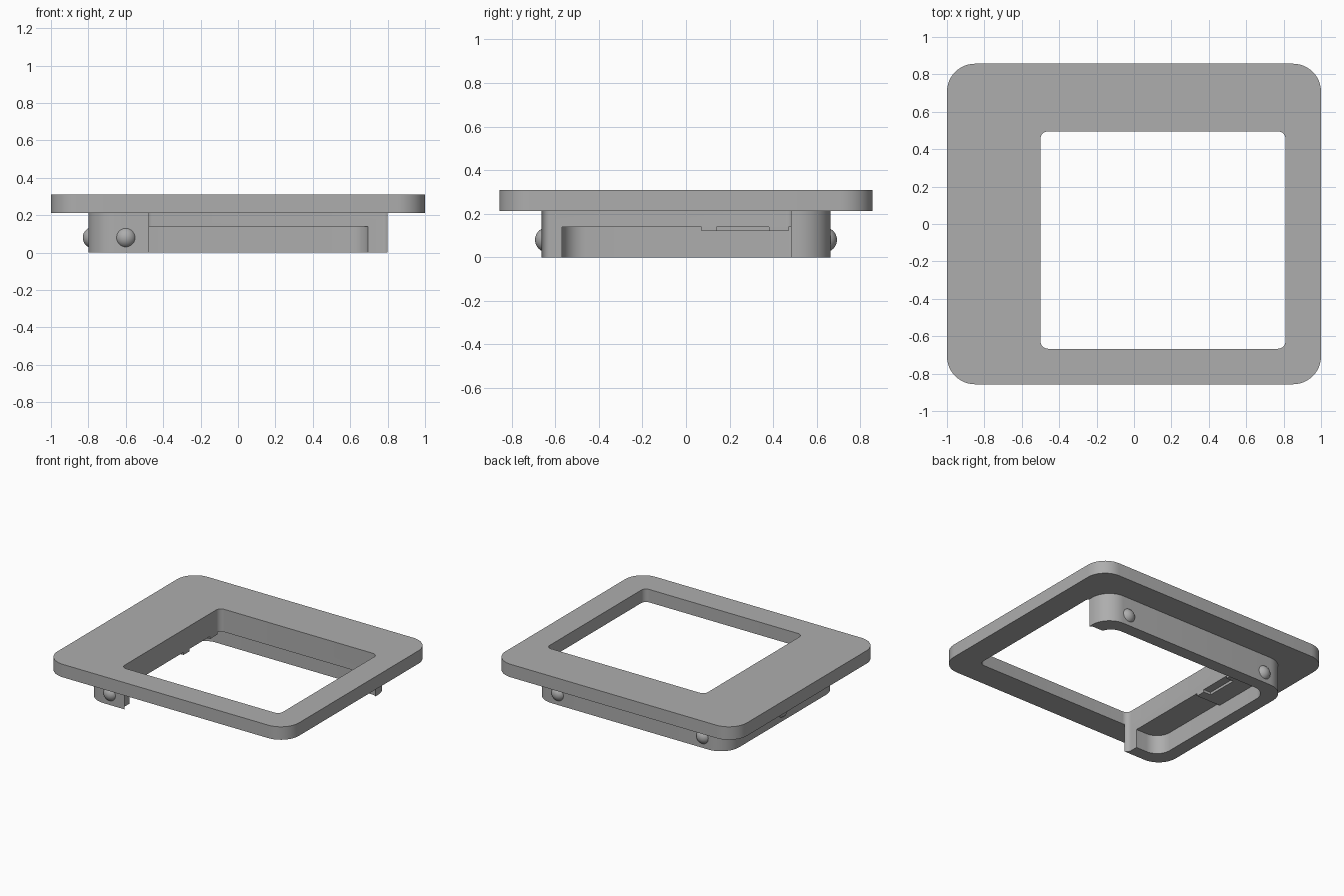
import bpy, bmesh, math
from mathutils import Vector

if "Cube" in bpy.data.objects:
    bpy.data.objects.remove(bpy.data.objects["Cube"], do_unlink=True)

grey = bpy.data.materials.new("plain_grey")
grey.use_nodes = True
COLOUR = (0.42, 0.42, 0.42, 1)
grey.diffuse_color = COLOUR
grey.node_tree.nodes["Principled BSDF"].inputs["Base Color"].default_value = COLOUR


def finish(name, bm):
    """Turn a bmesh into a named grey object."""
    bmesh.ops.recalc_face_normals(bm, faces=bm.faces)
    mesh = bpy.data.meshes.new(name)
    bm.to_mesh(mesh)
    bm.free()
    mesh.materials.append(grey)
    obj = bpy.data.objects.new(name, mesh)
    bpy.context.collection.objects.link(obj)
    return obj


def rounded_block(name, xs, ys, zs, radius=0, steps=12):
    """Upright block with rounded vertical corners."""
    (x0, x1), (y0, y1), (z0, z1) = xs, ys, zs
    corners = [(x1, y1, -1, -1), (x0, y1, 1, -1), (x0, y0, 1, 1), (x1, y0, -1, 1)]
    bm = bmesh.new()
    verts = []
    for i, (x, y, sx, sy) in enumerate(corners):
        for k in range(steps + 1 if radius else 1):
            a = math.pi / 2 * (i + k / steps)
            verts.append(bm.verts.new((x + radius * (sx + math.cos(a)),
                                       y + radius * (sy + math.sin(a)), z0)))
    base = bm.faces.new(verts)
    top = bmesh.ops.extrude_face_region(bm, geom=[base])["geom"]
    bmesh.ops.translate(bm, vec=Vector((0, 0, z1 - z0)),
                        verts=[v for v in top if isinstance(v, bmesh.types.BMVert)])
    return finish(name, bm)


def cut(obj, *cutters):
    """Subtract the cutters, apply the result and discard them."""
    for c in cutters:
        mod = obj.modifiers.new("cut", 'BOOLEAN')
        mod.operation = 'DIFFERENCE'
        mod.solver = 'EXACT'
        mod.object = c
    bpy.context.view_layer.update()
    graph = bpy.context.evaluated_depsgraph_get()
    mesh = bpy.data.meshes.new_from_object(obj.evaluated_get(graph))
    obj.modifiers.clear()
    obj.data = mesh
    for c in cutters:
        bpy.data.objects.remove(c, do_unlink=True)


def smooth(obj):
    bpy.ops.object.select_all(action='DESELECT')
    obj.select_set(True)
    bpy.context.view_layer.objects.active = obj
    bpy.ops.object.shade_smooth_by_angle(angle=math.radians(30))


def opening():
    return rounded_block("opening_cutter", (-0.5, 0.81), (-0.667, 0.495), (-0.2, 0.5), 0.04, 8)


# Top frame plate with off-centre window
plate = rounded_block("frame_plate", (-1, 1), (-0.857, 0.857), (0.213, 0.31), 0.15)
cut(plate, opening())
smooth(plate)

# L-shaped skirt left by the window, hollowed from below
skirt = rounded_block("skirt", (-0.8, 0.8), (-0.664, 0.664), (0, 0.213), 0.15)
pocket = rounded_block("pocket_cutter", (-0.7, 0.7), (-0.57, 0.57), (-0.2, 0.14), 0.11)
cut(skirt, opening(), pocket)
smooth(skirt)

# Slotted pad under the pocket ceiling
pad = rounded_block("slotted_pad", (-0.705, -0.5), (0.07, 0.47), (0.12, 0.145))
cut(pad, rounded_block("slot_cutter", (-0.56, -0.4), (0.14, 0.38), (0, 0.139)))

# Round snap bumps on the outer walls
bumps = {"front_bump": (-0.6, -0.636), "back_left_bump": (0.6, 0.636),
         "back_right_bump": (-0.6, 0.636), "side_bump": (-0.773, 0)}
for name, (x, y) in bumps.items():
    bm = bmesh.new()
    bmesh.ops.create_uvsphere(bm, u_segments=32, v_segments=16, radius=0.057)
    bmesh.ops.translate(bm, vec=Vector((x, y, 0.08)), verts=bm.verts)
    smooth(finish(name, bm))
